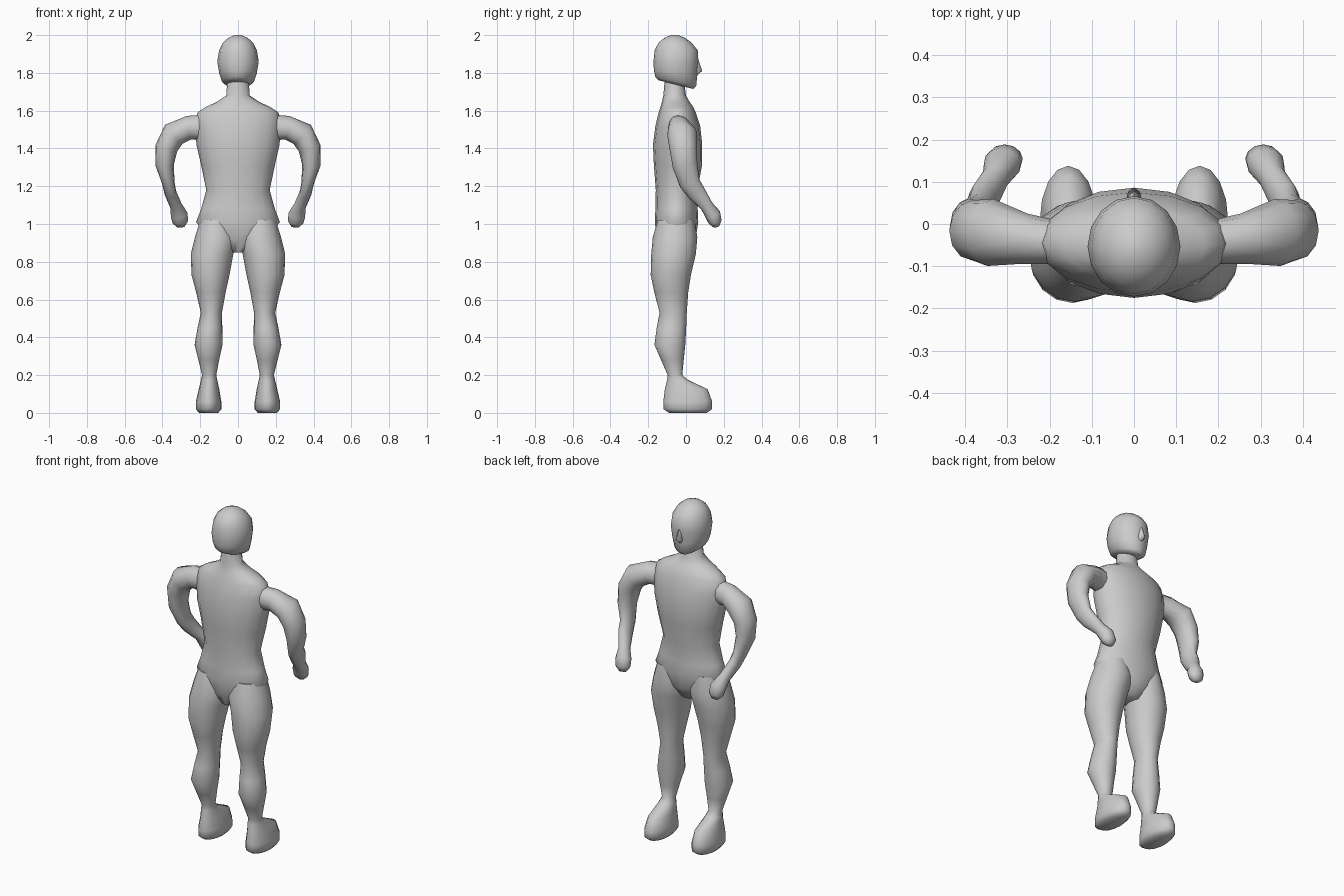
import bpy, bmesh, math
from mathutils import Vector

def loft(name, rings, mirror=False):
    """Skin a list of point rings, cap both ends, optionally mirror across x."""
    bm = bmesh.new()
    loops = [[bm.verts.new(p) for p in r] for r in rings]
    n = len(loops[0])
    for a, b in zip(loops, loops[1:]):
        for i in range(n):
            j = (i + 1) % n
            bm.faces.new((a[i], a[j], b[j], b[i]))
    bm.faces.new(loops[0])
    bm.faces.new(loops[-1])
    bmesh.ops.recalc_face_normals(bm, faces=bm.faces)
    me = bpy.data.meshes.new(name)
    bm.to_mesh(me)
    bm.free()
    ob = bpy.data.objects.new(name, me)
    bpy.context.collection.objects.link(ob)
    if mirror:
        m = ob.modifiers.new("Mirror", 'MIRROR')
        m.use_mirror_merge = False
    bpy.ops.object.select_all(action='DESELECT')
    ob.select_set(True)
    bpy.context.view_layer.objects.active = ob
    bpy.ops.object.shade_smooth_by_angle(angle=math.radians(62))
    return ob

def flat_ring(z, x0, x1, y0, y1, slope=0, n=16):
    """Ellipse filling the given x/y box at height z, sloping along y."""
    pts = []
    for i in range(n):
        a = 2 * math.pi * i / n
        dy = (y1 - y0) / 2 * math.sin(a)
        pts.append(((x0 + x1) / 2 + (x1 - x0) / 2 * math.cos(a),
                    (y0 + y1) / 2 + dy, z + slope * dy))
    return pts

def tube_rings(path, n=12):
    """Rings across a path of (centre, depth radius, side radius)."""
    c = [Vector(p[0]) for p in path]
    out = []
    for k, (_, ru, rv) in enumerate(path):
        t = (c[min(k + 1, len(c) - 1)] - c[max(k - 1, 0)]).normalized()
        u = Vector((0, 1, 0))
        u = (u - t * u.dot(t)).normalized()
        v = t.cross(u)
        out.append([c[k] + u * ru * math.cos(2 * math.pi * i / n)
                    + v * rv * math.sin(2 * math.pi * i / n) for i in range(n)])
    return out

# Torso and neck: height, half width, back, front
torso = [(.85, .05, -.12, .01), (.92, .15, -.155, .05), (1.01, .222, -.165, .065),
         (1.08, .195, -.162, .062), (1.18, .168, -.16, .06), (1.31, .195, -.17, .085),
         (1.42, .22, -.175, .086), (1.52, .228, -.162, .075), (1.59, .215, -.145, .052),
         (1.62, .17, -.135, .038), (1.645, .115, -.128, .02), (1.68, .062, -.12, 0),
         (1.77, .056, -.112, -.012)]
loft("torso", [flat_ring(z, -w, w, a, b) for z, w, a, b in torso])

# Head: height, half width, back, front, slope
head = [(1.738, .06, -.145, .04, -.25), (1.755, .085, -.162, .054, -.22),
        (1.80, .1, -.17, .06, -.1), (1.86, .11, -.172, .066, 0), (1.92, .1, -.166, .062, 0),
        (1.96, .08, -.145, .03, 0), (1.985, .052, -.115, -.005, 0), (2.0, .018, -.08, -.04, 0)]
loft("head", [flat_ring(z, -w, w, a, b, s) for z, w, a, b, s in head])

# Nose
nose = [(1.785, .012, .03, .056), (1.81, .02, .02, .086), (1.87, .012, .03, .066)]
loft("nose", [flat_ring(z, -w, w, a, b, n=8) for z, w, a, b in nose])

# Legs with feet: height, inner, outer, back, front
leg = [(1.02, .03, .2, -.15, .045), (.93, 0, .228, -.176, .06), (.84, .025, .25, -.184, .052),
       (.73, .045, .246, -.187, .026), (.64, .065, .222, -.168, .012),
       (.53, .085, .197, -.14, .004), (.45, .083, .214, -.155, .001),
       (.36, .082, .23, -.167, -.004), (.28, .1, .21, -.132, -.012),
       (.2, .115, .19, -.097, -.02), (.175, .11, .196, -.1, .01),
       (.125, .099, .208, -.112, .115), (.06, .088, .223, -.12, .138),
       (.02, .088, .223, -.12, .138), (0, .105, .207, -.09, .11)]
loft("leg", [flat_ring(*r) for r in leg], mirror=True)

# Arms with hands
arm = [((.17, -.045, 1.51), .05, .07), ((.26, -.035, 1.51), .06, .063),
       ((.34, -.02, 1.475), .08, .068), ((.38, -.015, 1.40), .072, .06),
       ((.388, -.005, 1.31), .066, .048), ((.368, .02, 1.215), .055, .033),
       ((.358, .055, 1.165), .05, .032), ((.328, .11, 1.095), .035, .032),
       ((.312, .142, 1.05), .042, .045), ((.305, .155, 1.01), .035, .042),
       ((.302, .162, .985), .015, .02)]
loft("arm", tube_rings(arm), mirror=True)
